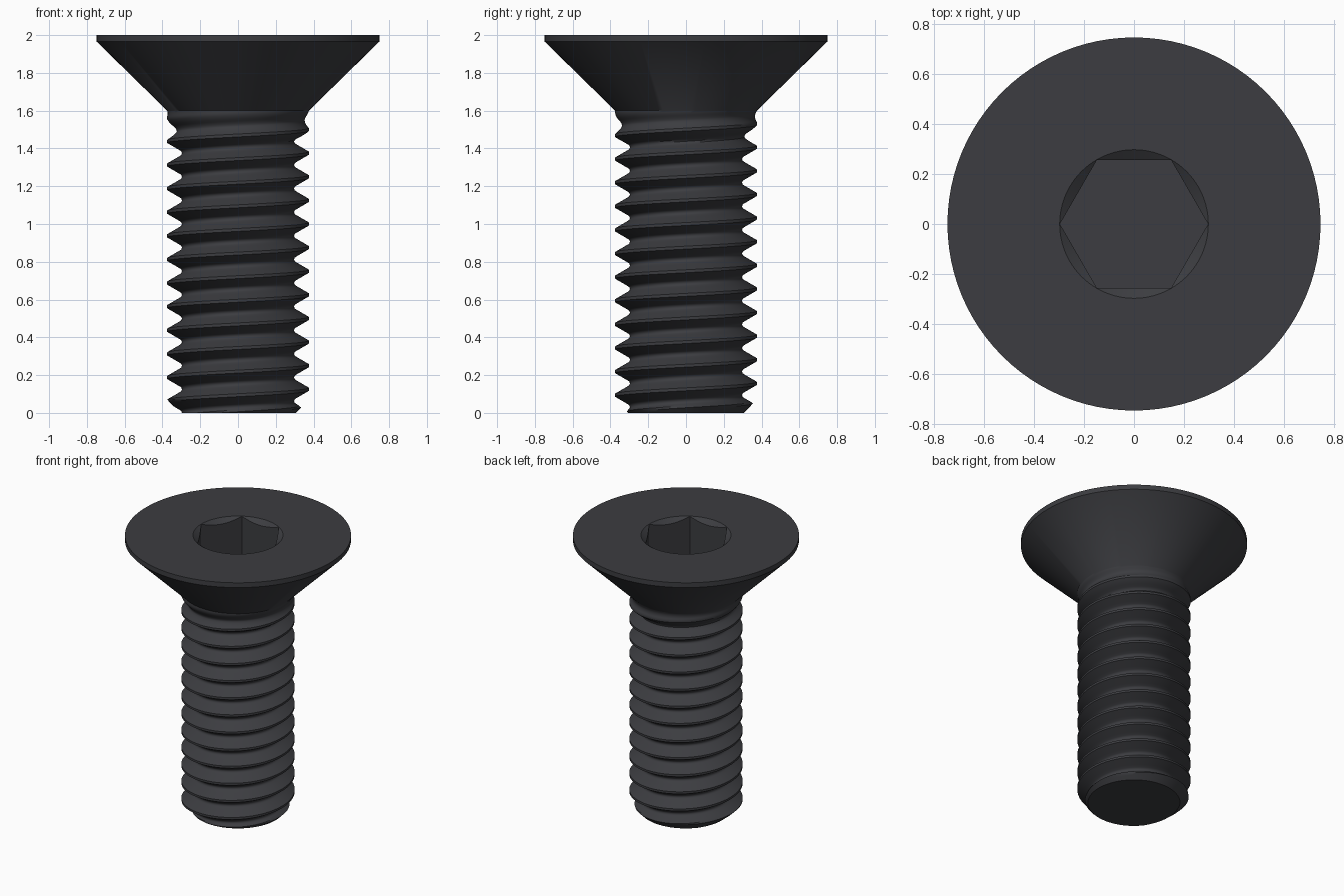
import bpy, bmesh
from math import pi, sin, cos
from mathutils import Matrix

if "Cube" in bpy.data.objects:
    bpy.data.objects.remove(bpy.data.objects["Cube"])

SEG, PITCH, R = 96, 0.125, 0.375        # sides, thread pitch, outer thread radius
NECK_Z, HEAD_R, RIM_Z, TOP_Z = 1.6, 0.748, 1.965, 2.0
HEX_R, HEX_DEPTH = 0.297, 0.30

# half thread profile: (distance from crest in pitches, depth)
PROFILE = [(0, 0), (0.0625, 0), (0.14, 0.0168), (0.22, 0.0341), (0.30, 0.0514),
           (0.38, 0.0687), (0.43, 0.0755), (0.5, 0.078)]
OFFSETS = sorted({s * d for d, _ in PROFILE for s in (-1, 1)} - {0.5})


def thread_radius(theta, z):
    u = (z / PITCH - theta / (2 * pi)) % 1
    d = min(u, 1 - u)
    depth = PROFILE[-1][1]
    for (a, da), (b, db) in zip(PROFILE, PROFILE[1:]):
        if a <= d <= b:
            depth = da + (db - da) * (d - a) / (b - a)
            break
    fade = max(0, min(1, (NECK_Z - z) / 0.16))     # thread run-out under the head
    return min(R - depth * fade, 0.305 + z)        # chamfered tip


def finish(bm, name):
    bmesh.ops.recalc_face_normals(bm, faces=bm.faces)
    me = bpy.data.meshes.new(name)
    bm.to_mesh(me)
    bm.free()
    ob = bpy.data.objects.new(name, me)
    bpy.context.collection.objects.link(ob)
    return ob


def cone_cutter(name, sides, r1, r2, z0, z1):
    bm = bmesh.new()
    m = Matrix.Translation((0, 0, (z0 + z1) / 2)) @ Matrix.Rotation(pi / 2, 4, 'Z')
    bmesh.ops.create_cone(bm, cap_ends=True, segments=sides, radius1=r1, radius2=r2,
                          depth=z1 - z0, matrix=m)
    ob = finish(bm, name)
    ob.hide_render = True
    return ob


# threaded shank: rows follow the helix, clamped at tip and neck, then flare into the head
bm = bmesh.new()
turns = int(NECK_Z / PITCH) + 3
columns = []
for i in range(SEG + 1):
    theta = 2 * pi * i / SEG
    pts = []
    for k in range(-2, turns):
        for o in OFFSETS:
            z = max(0, min(NECK_Z, PITCH * (k + o + theta / (2 * pi))))
            pts.append((thread_radius(theta, z), z))
    pts += [(HEAD_R, RIM_Z), (HEAD_R, TOP_Z)]
    columns.append([bm.verts.new((r * cos(theta), r * sin(theta), z)) for r, z in pts])
for a, b in zip(columns, columns[1:]):
    for j in range(len(a) - 1):
        bm.faces.new((a[j], b[j], b[j + 1], a[j + 1]))
bmesh.ops.remove_doubles(bm, verts=bm.verts, dist=1e-5)
# flat tip and flat head top
bmesh.ops.holes_fill(bm, edges=[e for e in bm.edges if e.is_boundary], sides=0)
screw = finish(bm, "countersunk_screw")

# hexagonal socket with a conical lead-in
cutters = [cone_cutter("hex_socket_cutter", 6, HEX_R, HEX_R, TOP_Z - HEX_DEPTH, TOP_Z + 0.1),
           cone_cutter("socket_chamfer_cutter", SEG, 0.198, 0.398, TOP_Z - 0.07, TOP_Z + 0.07)]
bpy.context.view_layer.objects.active = screw
screw.select_set(True)
for c in cutters:
    mod = screw.modifiers.new(c.name, 'BOOLEAN')
    mod.operation, mod.solver, mod.object = 'DIFFERENCE', 'EXACT', c
    bpy.ops.object.modifier_apply(modifier=mod.name)
for c in cutters:
    bpy.data.objects.remove(c)
bpy.ops.object.shade_smooth_by_angle(angle=0.6)

# black oxide finish
mat = bpy.data.materials.new("black_steel")
mat.diffuse_color = (0.045, 0.046, 0.052, 1)
mat.use_nodes = True
mat.node_tree.nodes["Principled BSDF"].inputs["Base Color"].default_value = mat.diffuse_color
screw.data.materials.clear()
screw.data.materials.append(mat)
